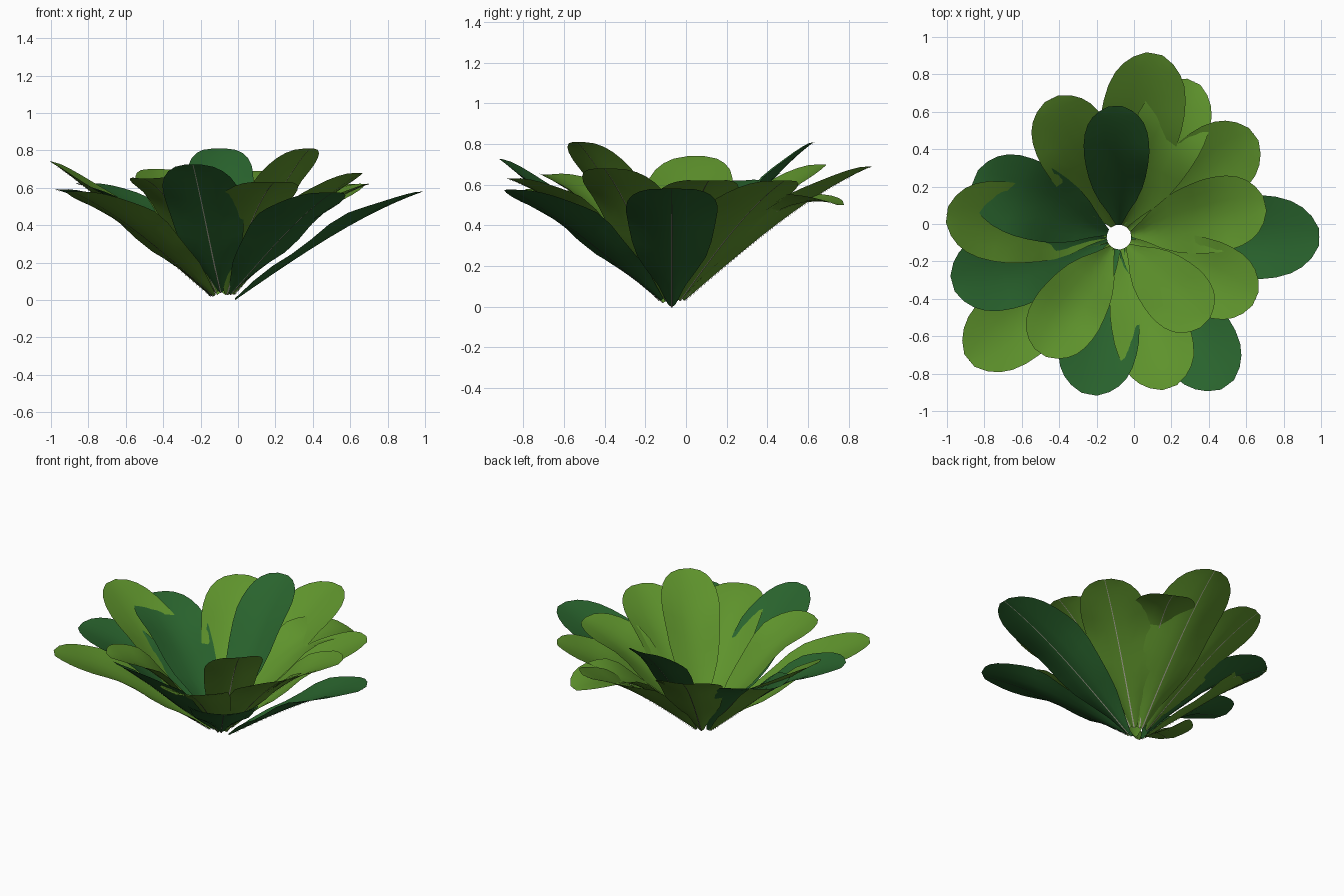
import bpy, math
from mathutils import Vector

if "Cube" in bpy.data.objects:
    bpy.data.objects.remove(bpy.data.objects["Cube"])


def material(name, rgb):
    m = bpy.data.materials.new(name)
    m.diffuse_color = (*rgb, 1)
    m.use_nodes = True
    m.node_tree.nodes["Principled BSDF"].inputs["Base Color"].default_value = m.diffuse_color
    return m


LIGHT = material("light_green", (0.112, 0.290, 0.025))
DARK = material("dark_green", (0.022, 0.124, 0.026))
RIB = material("pale_rib", (0.46, 0.45, 0.36))

CENTER = Vector((-0.08, -0.07, 0))
HOLE = 0.065

# leaf rows: position along the midrib, fraction of full width, lift of the edges
ROWS = [(0, .08, .01), (.1, .30, .035), (.2, .56, .045), (.3, .75, .04), (.4, .87, .05),
        (.5, .95, .072), (.6, 1, .074), (.68, 1, .058), (.77, .96, .04), (.85, .86, .028),
        (.91, .71, .02), (.96, .5, .012), (1, .2, 0)]
CROSS = [-1, -.66, -.33, 0, .33, .66, 1]


def make(name, verts, faces, mat):
    me = bpy.data.meshes.new(name)
    me.from_pydata(verts, [], faces)
    me.update()
    me.materials.append(mat)
    me.polygons.foreach_set("use_smooth", [True] * len(me.polygons))
    ob = bpy.data.objects.new(name, me)
    bpy.context.collection.objects.link(ob)


def leaf(name, tip, width, mat, base_z=0.03, bulge=0.0):
    """Cupped blade running from the ring at the centre out to its tip."""
    flat = Vector((tip[0], tip[1], 0)) - CENTER
    reach = flat.length
    out = flat.normalized()
    side = Vector((-out.y, out.x, 0))
    n = len(CROSS)
    verts, rib = [], []
    for t, w, cup in ROWS:
        mid = CENTER + out * (HOLE + (reach - HOLE) * t)
        mid.z = base_z + (tip[2] - base_z) * (1.2 * t - .2 * t ** 3) + bulge * 4 * t * (1 - t)
        for s in CROSS:
            verts.append(mid + side * (s * w * width / 2) + Vector((0, 0, cup * abs(s) ** 1.5)))
        # thin tapering rib just under the blade
        for s in (-1, 1):
            rib.append(mid + side * (s * (.004 - .002 * t)) + out * .002 + Vector((0, 0, -.003)))
    faces = []
    for i in range(len(ROWS) - 1):
        for j in range(n - 1):
            a = i * n + j
            faces.append((a, a + n, a + n + 1, a + 1))
    make(name, verts, faces, mat)
    # rib faces look downward
    rib_faces = [(2 * i, 2 * i + 1, 2 * i + 3, 2 * i + 2) for i in range(len(ROWS) - 1)]
    make(name + "_rib", rib, rib_faces, RIB)


# leaves, counter-clockwise from the right: tip, width, colour, base height, arch
LEAVES = [
    ((.99, -.07, .58), .45, DARK, 0, 0),
    ((.70, .11, .62), .40, LIGHT, .04, .03),
    ((.64, .48, .62), .42, LIGHT, .03, 0),
    ((.32, .76, .50), .39, LIGHT, .03, .13),
    ((.11, .91, .69), .44, LIGHT, .03, 0),
    ((-.10, .63, .81), .35, DARK, .05, 0),
    ((-.44, .67, .70), .41, LIGHT, .03, 0),
    ((-.85, .25, .62), .42, DARK, .03, .05),
    ((-1.0, .05, .74), .43, LIGHT, .02, -.04),
    ((-.97, -.32, .59), .43, DARK, .02, .03),
    ((-.88, -.73, .58), .43, LIGHT, .02, 0),
    ((-.50, -.69, .65), .38, LIGHT, .04, .05),
    ((-.24, -.91, .725), .42, DARK, .04, -.05),
    ((.19, -.875, .63), .41, LIGHT, .03, .03),
    ((.50, -.86, .575), .43, DARK, .03, -.01),
    ((.38, -.53, .81), .36, LIGHT, .05, 0),
    ((.65, -.40, .68), .40, LIGHT, .03, 0),
]
for i, args in enumerate(LEAVES):
    leaf(f"leaf_{i + 1}", *args)
